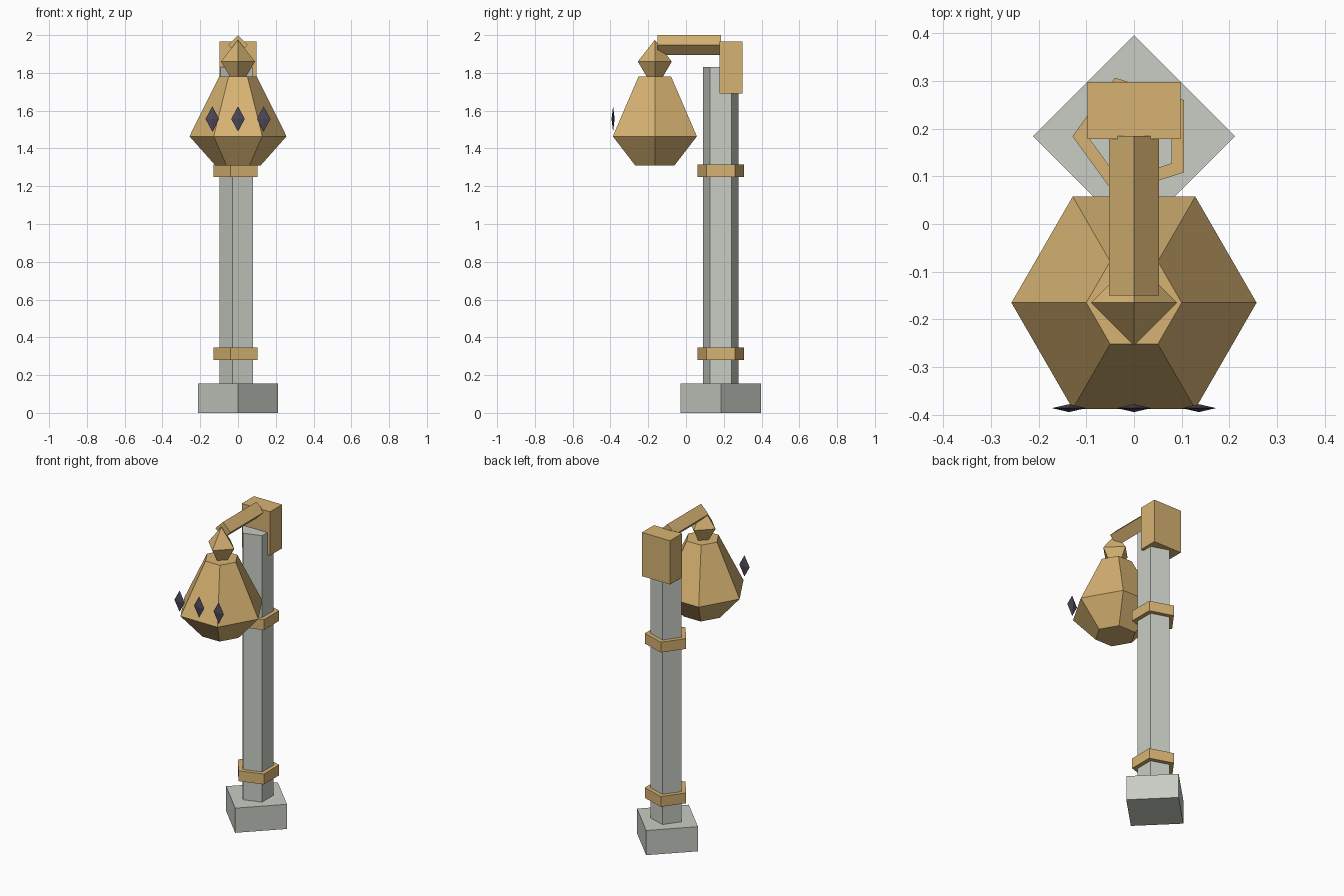
import bpy, bmesh, math
from mathutils import Matrix

if "Cube" in bpy.data.objects:
    bpy.data.objects.remove(bpy.data.objects["Cube"])


def material(name, rgb):
    m = bpy.data.materials.new(name)
    m.diffuse_color = (*rgb, 1.0)
    m.use_nodes = True
    m.node_tree.nodes["Principled BSDF"].inputs["Base Color"].default_value = m.diffuse_color
    return m


GOLD = material("gold", (0.68, 0.45, 0.17))
STONE = material("grey stone", (0.58, 0.61, 0.55))
GEM = material("dark violet", (0.075, 0.065, 0.10))


def finish(name, bm, mat):
    bmesh.ops.recalc_face_normals(bm, faces=bm.faces)
    mesh = bpy.data.meshes.new(name)
    bm.to_mesh(mesh)
    bm.free()
    mesh.materials.append(mat)
    obj = bpy.data.objects.new(name, mesh)
    bpy.context.collection.objects.link(obj)
    return obj


def lathe(name, profile, sides, centre, mat, start=180, flat=1.0, turn=None):
    """Low-sided solid from (radius, height) pairs; radius 0 makes a point."""
    bm = bmesh.new()
    rings = []
    for r, z in profile:
        n = 1 if r == 0 else sides
        angles = [math.radians(start + 360 * i / sides) for i in range(n)]
        rings.append([bm.verts.new((r * math.cos(a), flat * r * math.sin(a), z)) for a in angles])
    for low, high in zip(rings, rings[1:]):
        for i in range(sides):
            j = (i + 1) % sides
            corners = [low[i % len(low)], low[j % len(low)], high[j % len(high)], high[i % len(high)]]
            bm.faces.new(list(dict.fromkeys(corners)))
    for ring in (rings[0], rings[-1]):
        if len(ring) > 2:
            bm.faces.new(ring)
    if turn:
        bm.transform(turn)
    bm.transform(Matrix.Translation(centre))
    return finish(name, bm, mat)


POST_Y = 0.184
LAMP_Y = -0.165

# Square foot set cornerwise, and five-sided post
lathe("base", [(0.212, 0), (0.212, 0.155)], 4, (0, POST_Y, 0), STONE)
lathe("post", [(0.098, 0.15), (0.098, 1.83)], 5, (0, POST_Y, 0), STONE)

# Collars around the post
for name, z in (("lower_collar", 0.28), ("upper_collar", 1.25)):
    lathe(name, [(0.129, z), (0.129, z + 0.065)], 5, (0, POST_Y, 0), GOLD)

# Bracket block behind the post top
bm = bmesh.new()
bmesh.ops.create_cube(bm, size=1)
bm.transform(Matrix.Translation((0, 0.238, 1.8275)) @ Matrix.Diagonal((0.196, 0.12, 0.275, 1)))
finish("bracket_block", bm, GOLD)

# Arm with diamond cross-section reaching forward
lathe("arm", [(0.052, -0.185), (0.052, 0.15)], 4, (0, 0, 1.948), GOLD,
      turn=Matrix.Rotation(math.radians(90), 4, 'X'))

# Hanging six-sided lantern and its pointed finial
lathe("lantern", [(0.12, 1.31), (0.257, 1.464), (0.10, 1.78)], 6, (0, LAMP_Y, 0), GOLD)
lathe("finial", [(0.04, 1.775), (0.09, 1.86), (0, 1.975)], 4, (0, LAMP_Y, 0), GOLD)

# Row of flat gems in front of the lantern
for name, x in (("left_gem", -0.136), ("middle_gem", 0), ("right_gem", 0.136)):
    lathe(name, [(0, -0.067), (0.036, 0), (0, 0.067)], 4, (x, -0.386, 1.556), GEM, flat=0.23)
